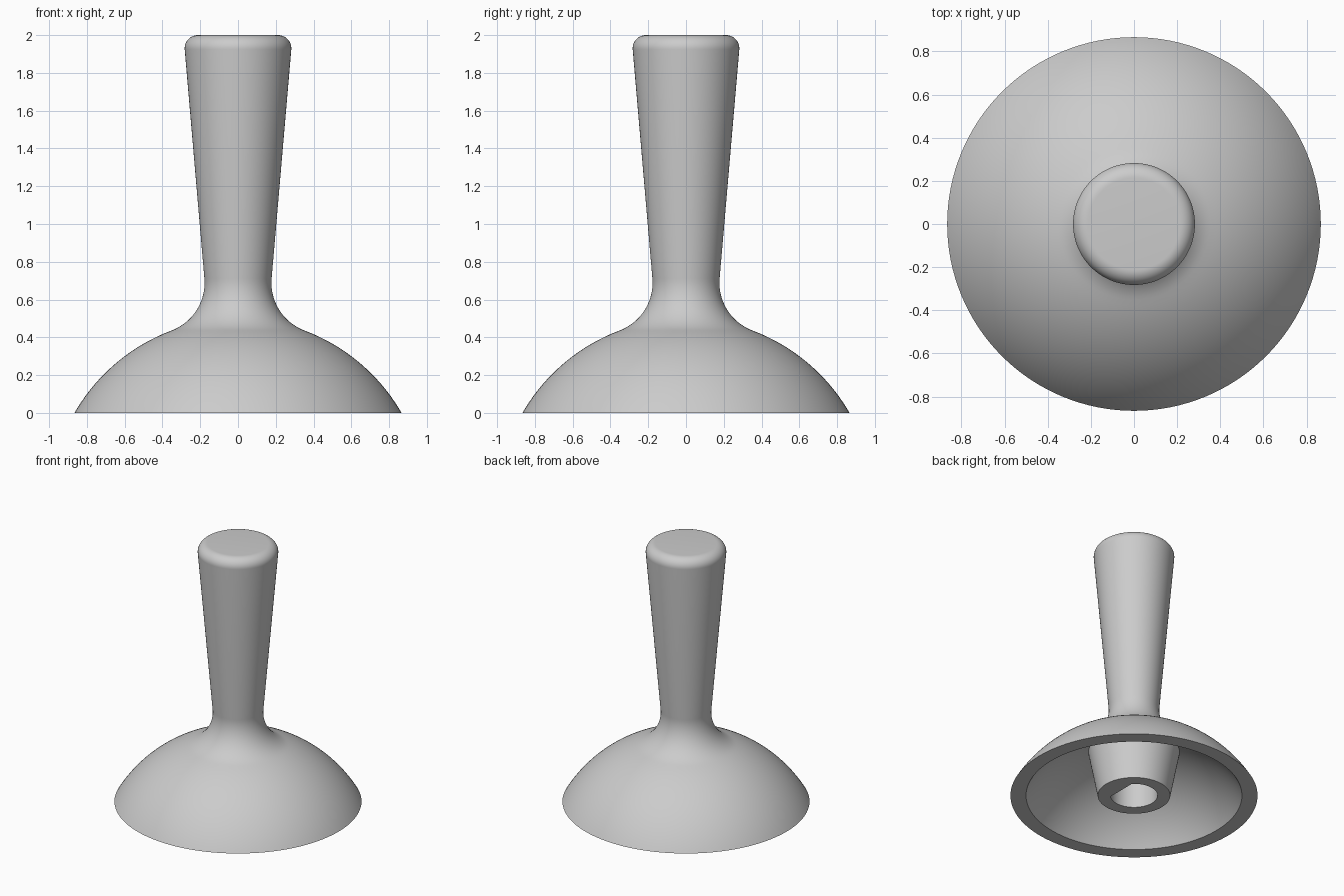
import bpy, bmesh, math

cube = bpy.data.objects.get("Cube")
if cube:
    bpy.data.objects.remove(cube, do_unlink=True)

SEG = 128          # sides of the lathe, a multiple of 8 so the bore corners land on vertices
DOME_Z = -0.5      # centre height of the dome spheres
HOLE_R, FLAT = 0.165, 0.117


def arc(cx, cz, r, a0, a1, n):
    """Points (radius, height) on a circle, angles in degrees."""
    out = []
    for i in range(n + 1):
        a = math.radians(a0 + (a1 - a0) * i / n)
        out.append((cx + r * math.cos(a), cz + r * math.sin(a)))
    return out


def round_r(r):
    return lambda a: r


def bore_r(a):
    """D-shaped bore: a circle with one flat towards +x."""
    c = math.cos(a)
    return min(HOLE_R, FLAT / c) if c > 0.01 else HOLE_R


def angle(r, z):
    return math.degrees(math.atan2(z - DOME_Z, r))


# Outside: rounded grip end, tapered grip, neck fillet, dome
outer = arc(0.2125, 1.93, 0.07, 90, -5, 12)
outer += arc(0.447, 0.689, 0.27, 175, 249.4, 20)
outer += arc(0, DOME_Z, 1.0, 69.4, 30, 24)[1:]

# Inside: hollow dome up to the foot of the tapered boss, then down the boss
boss_top = (0.32, 0.349)
inner = arc(0, DOME_Z, 0.907, angle(0.757, 0), angle(*boss_top), 20)
inner.append((0.254, 0.0))

rings = [(round_r(r), z) for r, z in outer + inner]
rings += [(bore_r, 0.0), (bore_r, 0.7)]

# Spin the rings into one closed body
bm = bmesh.new()
loops = []
for rad, z in rings:
    ring = []
    for i in range(SEG):
        a = 2 * math.pi * i / SEG
        ring.append(bm.verts.new((rad(a) * math.cos(a), rad(a) * math.sin(a), z)))
    loops.append(ring)
for lo, hi in zip(loops, loops[1:]):
    for i in range(SEG):
        j = (i + 1) % SEG
        bm.faces.new((lo[i], lo[j], hi[j], hi[i]))
bm.faces.new(loops[0])     # grip end
bm.faces.new(loops[-1])    # end of the bore
bmesh.ops.recalc_face_normals(bm, faces=bm.faces)

mesh = bpy.data.meshes.new("knob_body")
bm.to_mesh(mesh)
bm.free()
knob = bpy.data.objects.new("knob_body", mesh)
bpy.context.collection.objects.link(knob)

# Plain grey
grey = bpy.data.materials.new("light_grey")
grey.use_nodes = True
colour = (0.6, 0.6, 0.6, 1.0)
grey.diffuse_color = colour
grey.node_tree.nodes["Principled BSDF"].inputs["Base Color"].default_value = colour
mesh.materials.append(grey)

bpy.ops.object.select_all(action='DESELECT')
knob.select_set(True)
bpy.context.view_layer.objects.active = knob
bpy.ops.object.shade_smooth_by_angle(angle=math.radians(30))
